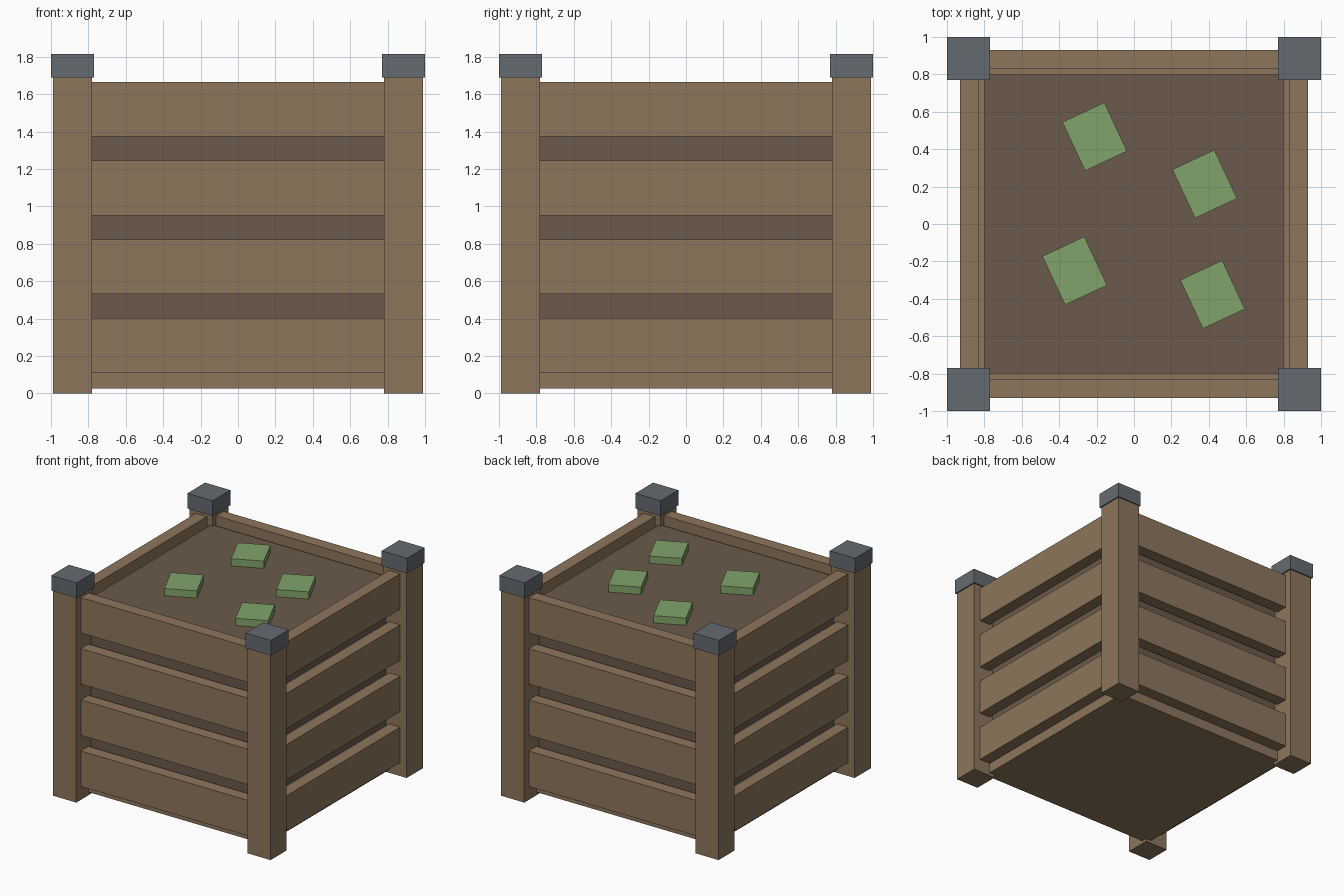
import bpy
from math import radians

if "Cube" in bpy.data.objects:
    bpy.data.objects.remove(bpy.data.objects["Cube"])


def material(name, rgb):
    m = bpy.data.materials.new(name)
    m.diffuse_color = (*rgb, 1)
    m.use_nodes = True
    m.node_tree.nodes["Principled BSDF"].inputs["Base Color"].default_value = m.diffuse_color
    return m


WOOD = material("wood", (0.27, 0.18, 0.107))
SOIL = material("soil", (0.147, 0.102, 0.07))
METAL = material("metal", (0.13, 0.145, 0.165))
GREEN = material("green", (0.22, 0.37, 0.145))


def box(name, x, y, z0, z1, sx, sy, mat, turn=0):
    """Box centred on x, y, spanning z0 to z1."""
    bpy.ops.mesh.primitive_cube_add(size=1, location=(x, y, (z0 + z1) / 2))
    ob = bpy.context.object
    ob.name = name
    ob.scale = (sx, sy, z1 - z0)
    ob.rotation_euler.z = radians(turn)
    ob.data.materials.append(mat)
    return ob


# corner posts with caps
for sx, h in ((-1, "left"), (1, "right")):
    for sy, d in ((-1, "front"), (1, "back")):
        box(f"{d}_{h}_post", sx * 0.885, sy * 0.885, 0, 1.69, 0.21, 0.21, WOOD)
        box(f"{d}_{h}_cap", sx * 0.885, sy * 0.885, 1.69, 1.815, 0.23, 0.23, METAL)

# four slats on every side
for i in range(4):
    z = 0.11 + i * 0.421
    for s, fb, lr in ((-1, "front", "left"), (1, "back", "right")):
        box(f"{fb}_slat_{i + 1}", 0, s * 0.88, z, z + 0.292, 1.56, 0.10, WOOD)
        box(f"{lr}_slat_{i + 1}", s * 0.88, 0, z, z + 0.292, 0.10, 1.56, WOOD)

# floor board and soil filling
box("floor", 0, 0, 0.025, 0.11, 1.66, 1.66, WOOD)
box("soil", 0, 0, 0.11, 1.60, 1.60, 1.60, SOIL)

# green plant blocks on the soil
for i, (x, y) in enumerate([(-0.21, 0.467), (0.378, 0.214), (-0.317, -0.25), (0.42, -0.377)]):
    box(f"plant_{i + 1}", x, y, 1.60, 1.66, 0.248, 0.287, GREEN, 25)
